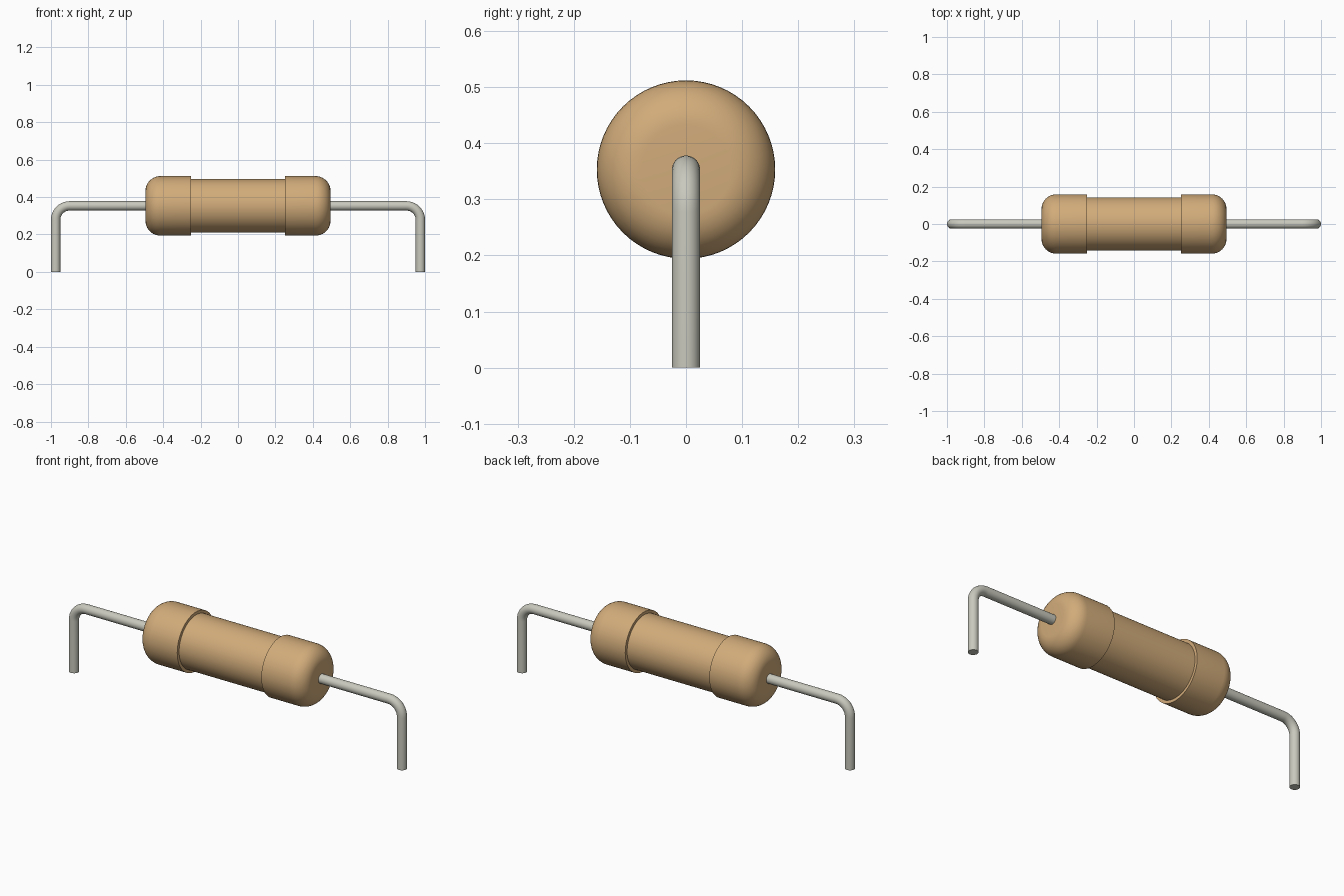
import bpy, bmesh, math
from mathutils import Vector

cube = bpy.data.objects.get("Cube")
if cube:
    bpy.data.objects.remove(cube, do_unlink=True)

AXIS_Z = 0.353      # height of the body axis
CAP_R, TUBE_R, WIRE_R = 0.159, 0.143, 0.025
CAP_IN, CAP_OUT, FILLET = 0.25, 0.495, 0.08
LEG_X, BEND = 0.975, 0.075


def material(name, colour):
    m = bpy.data.materials.new(name)
    m.use_nodes = True
    m.diffuse_color = (*colour, 1)
    bsdf = next(n for n in m.node_tree.nodes if n.type == 'BSDF_PRINCIPLED')
    bsdf.inputs["Base Color"].default_value = (*colour, 1)
    return m


def sweep(name, stations, mat, sides):
    """Join circular rings, each (centre, direction, radius), into a closed solid."""
    bm = bmesh.new()
    across = Vector((0, 1, 0))
    rings = []
    for centre, direction, radius in stations:
        up = Vector(direction).cross(across)
        angles = [math.tau * i / sides for i in range(sides)]
        rings.append([bm.verts.new(Vector(centre) + radius * (math.cos(a) * up + math.sin(a) * across))
                      for a in angles])
    for a, b in zip(rings, rings[1:]):
        for i in range(sides):
            j = (i + 1) % sides
            bm.faces.new((a[i], a[j], b[j], b[i]))
    bm.faces.new(rings[0])
    bm.faces.new(rings[-1])
    bmesh.ops.recalc_face_normals(bm, faces=bm.faces)
    mesh = bpy.data.meshes.new(name)
    bm.to_mesh(mesh)
    bm.free()
    mesh.materials.append(mat)
    obj = bpy.data.objects.new(name, mesh)
    bpy.context.collection.objects.link(obj)
    bpy.ops.object.select_all(action='DESELECT')
    obj.select_set(True)
    bpy.context.view_layer.objects.active = obj
    bpy.ops.object.shade_smooth_by_angle(angle=math.radians(35))
    return obj


tan = material("tan coating", (0.64, 0.41, 0.195))
metal = material("grey metal", (0.58, 0.58, 0.51))
quarter = [math.pi / 2 * i / 10 for i in range(11)]

# Central tube
sweep("body_tube", [((x, 0, AXIS_Z), (1, 0, 0), TUBE_R) for x in (-CAP_IN - 0.02, CAP_IN + 0.02)], tan, 64)

for side, s in (("left", 1), ("right", -1)):
    # End cap with a rounded outer rim
    cap = [((s * CAP_IN, 0, AXIS_Z), (s, 0, 0), CAP_R)]
    for a in quarter:
        x = CAP_OUT - FILLET + FILLET * math.sin(a)
        cap.append(((s * x, 0, AXIS_Z), (s, 0, 0), CAP_R - FILLET + FILLET * math.cos(a)))
    sweep(side + "_end_cap", cap, tan, 64)

    # Wire lead bent down to the ground
    wire = [((s * (CAP_OUT - 0.02), 0, AXIS_Z), (s, 0, 0), WIRE_R)]
    for a in quarter:
        centre = (s * (LEG_X - BEND + BEND * math.sin(a)), 0, AXIS_Z - BEND + BEND * math.cos(a))
        wire.append((centre, (s * math.cos(a), 0, -math.sin(a)), WIRE_R))
    wire.append(((s * LEG_X, 0, 0), (0, 0, -1), WIRE_R))
    sweep(side + "_wire_lead", wire, metal, 32)
